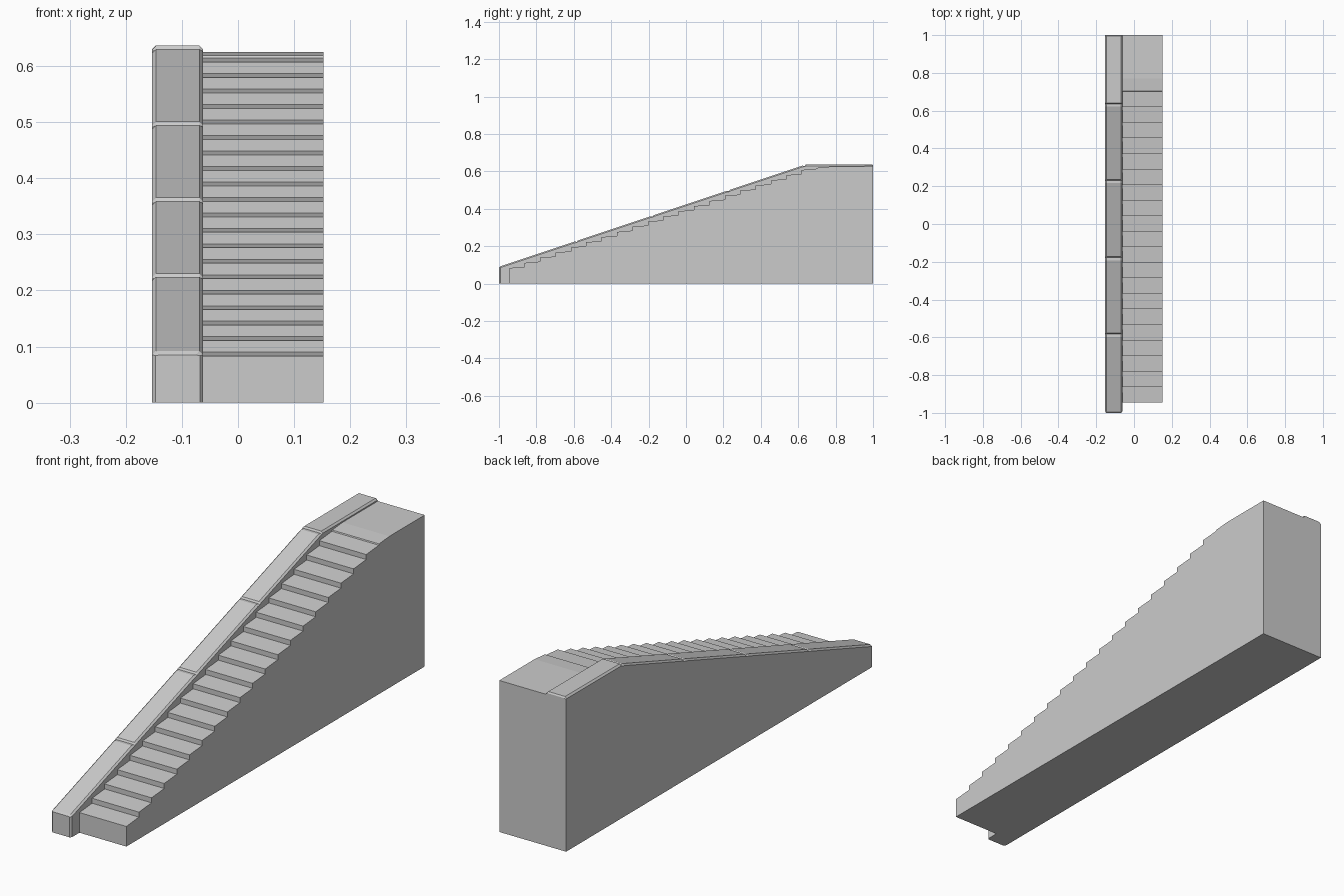
import bpy, bmesh

if "Cube" in bpy.data.objects:
    bpy.data.objects.remove(bpy.data.objects["Cube"])


def loft(name, loops):
    """Skin equal-length closed loops and cap both ends."""
    bm = bmesh.new()
    rings = [[bm.verts.new(p) for p in loop] for loop in loops]
    n = len(rings[0])
    for a, b in zip(rings, rings[1:]):
        for i in range(n):
            j = (i + 1) % n
            bm.faces.new((a[i], a[j], b[j], b[i]))
    bm.faces.new(rings[0])
    bm.faces.new(rings[-1])
    bmesh.ops.recalc_face_normals(bm, faces=bm.faces)
    mesh = bpy.data.meshes.new(name)
    bm.to_mesh(mesh)
    bm.free()
    obj = bpy.data.objects.new(name, mesh)
    bpy.context.collection.objects.link(obj)
    return obj


# Staircase: slightly sloping treads, then a landing, as one side profile
STEPS, Y0, RUN, Z0, RISE = 20, -0.945, 0.0823, 0.083, 0.0276
profile = [(Y0, 0)]
for i in range(STEPS):
    y, z = Y0 + i * RUN, Z0 + i * RISE
    profile += [(y, z), (y + RUN, z + 0.007)]
y_land = Y0 + STEPS * RUN
profile += [(y_land + 0.002, 0.619), (0.77, 0.625), (1, 0.625), (1, 0)]
loft("stairs", [[(x, y, z) for y, z in profile] for x in (-0.066, 0.152)])

# Side wall: chamfered coping with a shallow joint between the stones
XL, XR, C = -0.153, -0.062, 0.007


def coping(y):
    return min(0.09 + 0.333 * (y + 1), 0.637)


def section(y, top, inset=0.0, chamfer=C):
    l, r = XL + inset, XR - inset
    return [(l, y, 0), (l, y, top - chamfer), (l + C, y, top),
            (r - C, y, top), (r, y, top - chamfer), (r, y, 0)]


front = section(-1, 0.085, C - 0.001, 0.001)
sections = [front, section(-0.993, coping(-0.993))]
for yg in (-0.585, -0.18, 0.228, 0.634):
    sections += [section(yg - 0.012, coping(yg - 0.012)),
                 section(yg + 0.002, coping(yg) - 0.005, 0, 0.003),
                 section(yg + 0.007, coping(yg + 0.007))]
sections += [section(0.996, 0.637), section(1, 0.631, 0, 0.003)]
loft("side_wall", sections)
